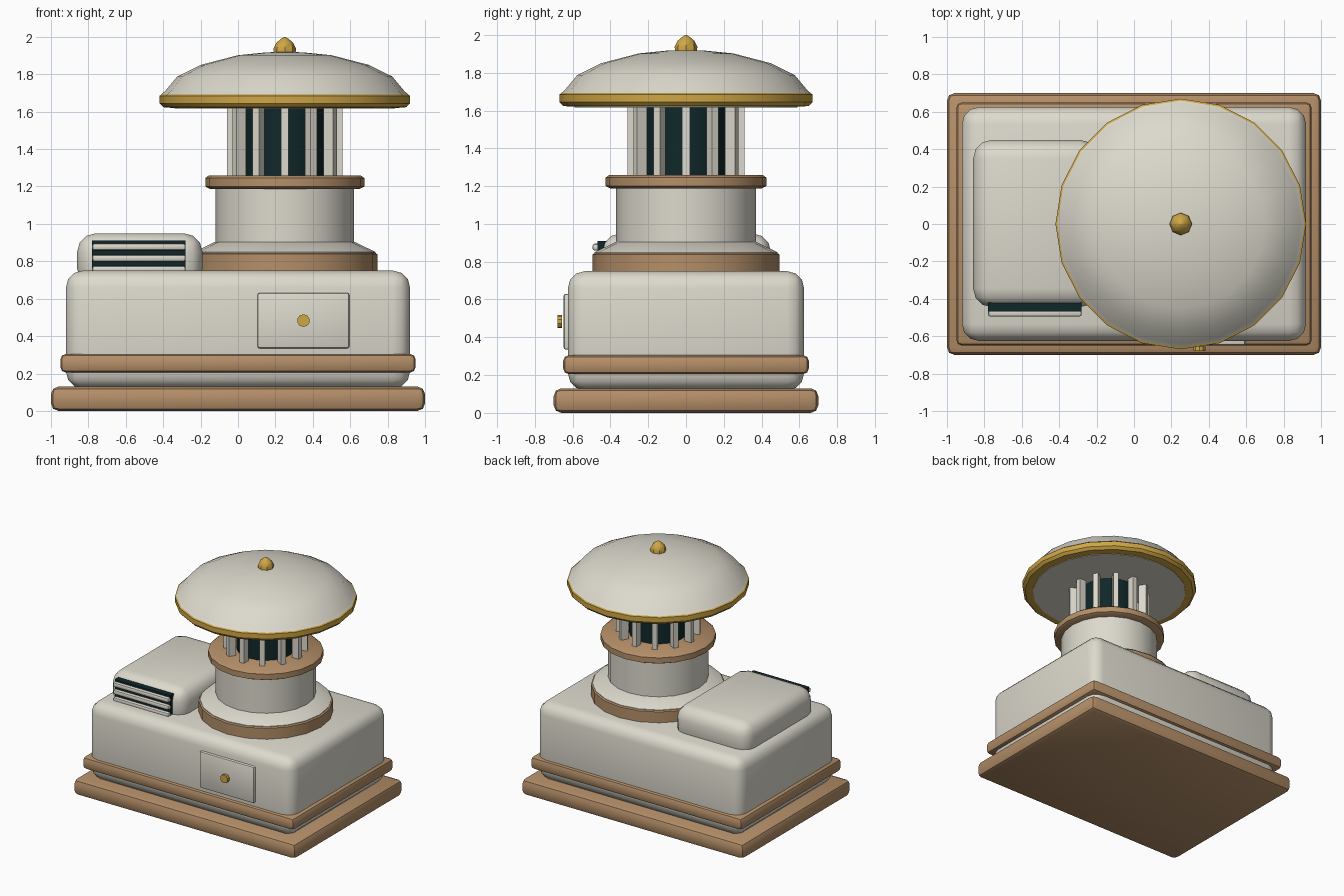
import bpy
import math

cube = bpy.data.objects.get("Cube")
if cube:
    bpy.data.objects.remove(cube, do_unlink=True)


def material(name, rgb):
    m = bpy.data.materials.new(name)
    m.use_nodes = True
    m.diffuse_color = (*rgb, 1)
    m.node_tree.nodes["Principled BSDF"].inputs["Base Color"].default_value = (*rgb, 1)
    return m


CREAM = material("cream", (0.72, 0.70, 0.61))
TAN = material("tan", (0.46, 0.275, 0.14))
GOLD = material("gold", (0.62, 0.38, 0.06))
DARK = material("dark_teal", (0.005, 0.02, 0.022))
TOWER_X = 0.25


def smooth(ob, angle=40):
    bpy.ops.object.select_all(action="DESELECT")
    ob.select_set(True)
    bpy.context.view_layer.objects.active = ob
    bpy.ops.object.shade_smooth_by_angle(angle=math.radians(angle))


def box(name, x, y, z, mat, bevel=0, segments=2):
    """Box from (min, max) ranges with rounded edges."""
    spans = (x, y, z)
    bpy.ops.mesh.primitive_cube_add(size=1, location=[sum(s) / 2 for s in spans])
    ob = bpy.context.object
    ob.name = name
    ob.scale = [s[1] - s[0] for s in spans]
    bpy.ops.object.transform_apply(location=False, rotation=False, scale=True)
    ob.data.materials.append(mat)
    if bevel:
        mod = ob.modifiers.new("rounding", "BEVEL")
        mod.width, mod.segments = bevel, segments
        bpy.ops.object.modifier_apply(modifier=mod.name)
        smooth(ob)
    return ob


def lathe(name, profile, mat, sides=20):
    """Closed turned part around the tower axis, profile of (radius, z) from the bottom up."""
    verts, faces = [], []
    for r, z in profile:
        for i in range(sides):
            a = math.tau * i / sides
            verts.append((r * math.cos(a), r * math.sin(a), z))
    for k in range(len(profile) - 1):
        for i in range(sides):
            j = (i + 1) % sides
            faces.append((k * sides + i, k * sides + j, (k + 1) * sides + j, (k + 1) * sides + i))
    faces.append(tuple(reversed(range(sides))))
    faces.append(tuple(range(len(verts) - sides, len(verts))))
    me = bpy.data.meshes.new(name)
    me.from_pydata(verts, [], faces)
    me.materials.append(mat)
    ob = bpy.data.objects.new(name, me)
    ob.location.x = TOWER_X
    bpy.context.collection.objects.link(ob)
    smooth(ob)
    return ob


# Base and main housing
box("plinth", (-1, 1), (-0.7, 0.7), (0, 0.13), TAN, 0.04)
box("housing", (-0.92, 0.92), (-0.625, 0.625), (0.12, 0.75), CREAM, 0.09, 3)
box("waist_band", (-0.95, 0.95), (-0.65, 0.65), (0.205, 0.305), TAN, 0.03)

# Front hatch with its knob
box("hatch", (0.105, 0.595), (-0.647, -0.6), (0.335, 0.63), CREAM, 0.01)
bpy.ops.mesh.primitive_cylinder_add(vertices=10, radius=0.034, depth=0.024,
                                    location=(0.35, -0.668, 0.483),
                                    rotation=(math.pi / 2, 0, 0))
knob = bpy.context.object
knob.name = "hatch_knob"
knob.data.materials.append(GOLD)

# Vent box on the roof
box("vent_box", (-0.86, -0.19), (-0.445, 0.45), (0.66, 0.95), CREAM, 0.1, 3)
box("vent_recess", (-0.78, -0.28), (-0.468, -0.42), (0.74, 0.91), DARK)
for n, z in enumerate((0.757, 0.817, 0.877)):
    box(f"vent_slat_{n + 1}", (-0.78, -0.28), (-0.495, -0.455), (z - 0.018, z + 0.018), CREAM, 0.012)

# Tower foot, drum and collar
lathe("tower_foot", [(0.495, 0.74), (0.495, 0.838), (0.485, 0.845)], TAN)
lathe("tower_skirt", [(0.485, 0.84), (0.485, 0.85), (0.375, 0.903)], CREAM)
lathe("tower_drum", [(0.37, 0.88), (0.37, 1.2)], CREAM)
lathe("tower_collar", [(0.4, 1.187), (0.425, 1.2), (0.425, 1.245), (0.405, 1.26)], TAN)

# Lantern core and the ring of upright fins
lathe("lantern_core", [(0.215, 1.25), (0.215, 1.64)], DARK)
FINS = 12
for i in range(FINS):
    a = math.tau * i / FINS
    fin = box(f"lantern_fin_{i + 1}", (-0.03, 0.03), (-0.02, 0.02), (1.25, 1.64), CREAM)
    fin.location.x = TOWER_X + 0.28 * math.cos(a)
    fin.location.y = 0.28 * math.sin(a)
    fin.rotation_euler.z = a

# Domed cap with rim and finial
lathe("cap_rim", [(0.6, 1.62), (0.65, 1.624), (0.67, 1.645), (0.67, 1.685), (0.645, 1.7)], GOLD)
lathe("cap_underside", [(0.59, 1.616), (0.59, 1.63)], CREAM)
lathe("cap_dome", [(0.66, 1.692), (0.64, 1.71), (0.575, 1.788), (0.45, 1.85), (0.25, 1.902),
                   (0.1, 1.917), (0.01, 1.92)], CREAM)
lathe("finial", [(0.058, 1.91), (0.06, 1.938), (0.045, 1.968), (0.022, 1.988), (0.003, 2.0)], GOLD, 8)
